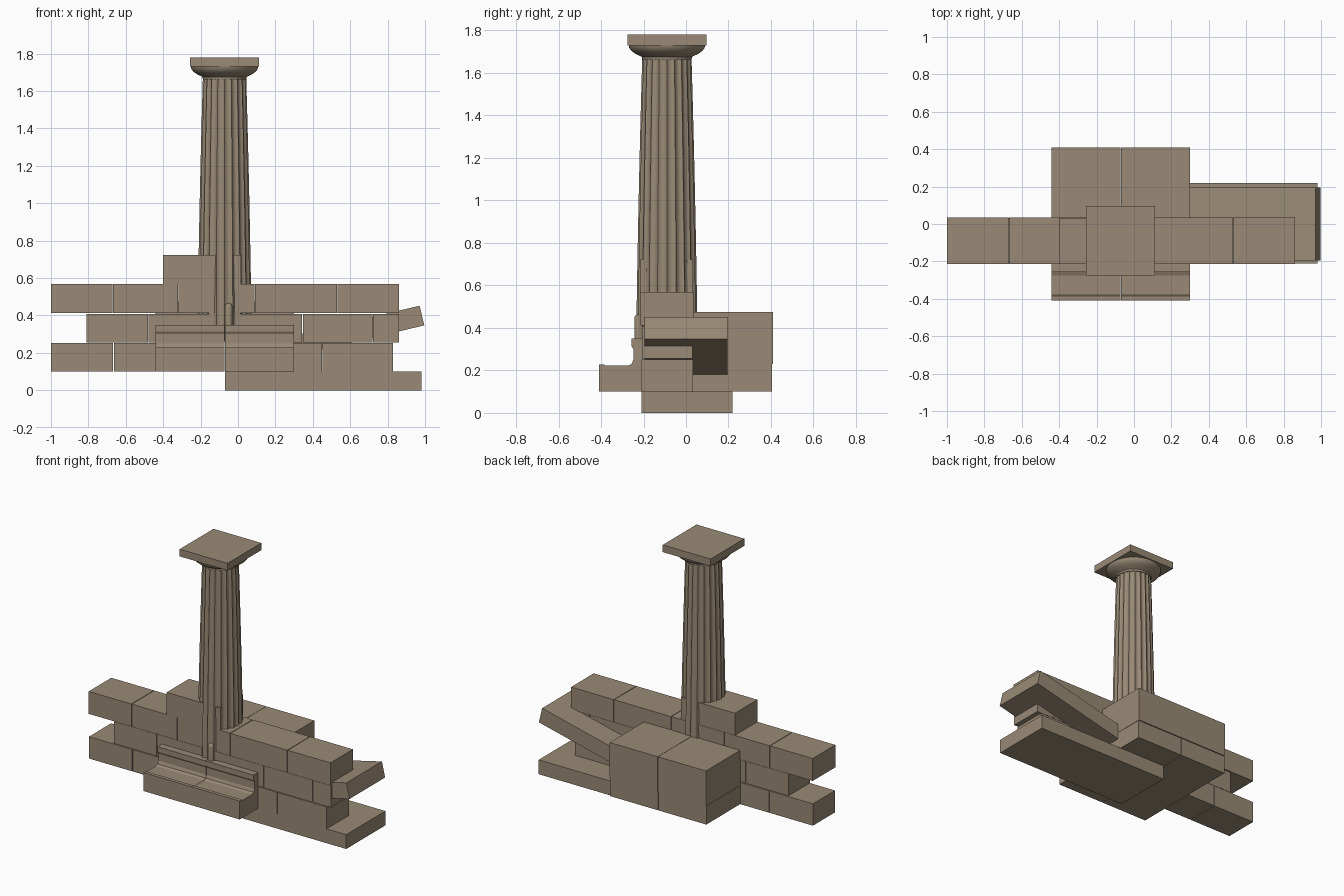
import bpy, bmesh, math
from mathutils import Matrix

default = bpy.data.objects.get("Cube")
if default:
    bpy.data.objects.remove(default, do_unlink=True)

# One weathered stone colour for everything
stone = bpy.data.materials.new("warm_stone")
stone.use_nodes = True
COLOUR = (0.32, 0.255, 0.18, 1)
stone.diffuse_color = COLOUR
stone.node_tree.nodes["Principled BSDF"].inputs["Base Color"].default_value = COLOUR


def finish(name, bm, smooth=False):
    bmesh.ops.recalc_face_normals(bm, faces=bm.faces[:])
    mesh = bpy.data.meshes.new(name)
    bm.to_mesh(mesh)
    bm.free()
    mesh.materials.append(stone)
    obj = bpy.data.objects.new(name, mesh)
    bpy.context.collection.objects.link(obj)
    if smooth:
        bpy.ops.object.select_all(action='DESELECT')
        obj.select_set(True)
        bpy.context.view_layer.objects.active = obj
        bpy.ops.object.shade_smooth_by_angle(angle=math.radians(28))
    return obj


def block(name, x0, x1, y0, y1, z0, z1):
    bm = bmesh.new()
    size = Matrix.Diagonal((x1 - x0, y1 - y0, z1 - z0, 1))
    centre = Matrix.Translation(((x0 + x1) / 2, (y0 + y1) / 2, (z0 + z1) / 2))
    bmesh.ops.create_cube(bm, size=1, matrix=centre @ size)
    return finish(name, bm)


def row(name, joints, y0, y1, z0, z1, gap=0.004):
    """Row of blocks with narrow open joints."""
    last = len(joints) - 2
    for i, (a, b) in enumerate(zip(joints, joints[1:])):
        left = a + (gap / 2 if i else 0)
        right = b - (gap / 2 if i < last else 0)
        block(f"{name}_{i + 1}", left, right, y0, y1, z0, z1)


def rings(name, loops, smooth=True):
    """Skin a stack of closed loops and cap both ends."""
    bm = bmesh.new()
    rows = [[bm.verts.new(p) for p in loop] for loop in loops]
    n = len(rows[0])
    for low, high in zip(rows, rows[1:]):
        for i in range(n):
            j = (i + 1) % n
            bm.faces.new((low[i], low[j], high[j], high[i]))
    bm.faces.new(rows[0][::-1])
    bm.faces.new(rows[-1])
    return finish(name, bm, smooth)


# Foundation slab and three wall courses
block("foundation_slab", -0.07, 0.98, -0.21, 0.22, 0, 0.10)
row("lower_course", [-1, -0.665, -0.44, -0.07, 0.45, 0.83], -0.21, 0.033, 0.10, 0.252)
row("middle_course", [-0.81, -0.48, -0.07, 0.345, 0.72, 0.86], -0.208, 0.03, 0.256, 0.408)
row("upper_course", [-1, -0.67, -0.32, 0.09, 0.53, 0.86], -0.213, 0.035, 0.412, 0.568)
block("top_block", -0.40, 0.015, -0.213, 0.033, 0.568, 0.722)

# Rear pedestal in two layers
row("rear_lower_block", [-0.44, -0.07, 0.30], 0.03, 0.405, 0.10, 0.229)
row("rear_upper_block", [-0.44, -0.07, 0.30], 0.03, 0.41, 0.231, 0.475, 0.002)

# Fallen beam leaning on the rear pedestal
beam = block("leaning_beam", -0.92, 0, -0.195, 0.195, 0, 0.108)
beam.location = (0.996, 0, 0.347)
beam.rotation_euler = (0, math.radians(-13.4), 0)

# Bench with curved backrest, extruded along x
profile = [(-0.41, 0.10), (-0.41, 0.228), (-0.385, 0.228), (-0.38, 0.222),
           (-0.275, 0.222), (-0.256, 0.23), (-0.248, 0.25), (-0.248, 0.30),
           (-0.257, 0.315), (-0.257, 0.35), (-0.20, 0.35), (-0.20, 0.10)]
for side, x0, x1 in (("right", -0.44, -0.071), ("left", -0.069, 0.30)):
    rings(f"bench_{side}", [[(x, y, z) for y, z in profile] for x in (x0, x1)], False)

# Fluted column shaft, drum by drum
CX, CY = -0.072, -0.09
FLUTES, STEPS = 20, 6


def shaft_radius(z):
    t = max(0, (z - 0.45) / 1.22)
    return 0.143 - 0.018 * t - 0.009 * t * t


def fluted_loop(z, scale=1.0):
    r, loop = shaft_radius(z) * scale, []
    for i in range(FLUTES * STEPS):
        a = math.tau * i / (FLUTES * STEPS)
        s = (i % STEPS) / STEPS
        d = r * (1 - 0.075 * 4 * s * (1 - s))
        loop.append((CX + d * math.cos(a), CY + d * math.sin(a), z))
    return loop


drums = [0.26, 0.63, 0.885, 1.14, 1.39, 1.67]
for i, (low, high) in enumerate(zip(drums, drums[1:])):
    levels = [low + (high - low) * k / 4 for k in range(5)]
    rings(f"column_drum_{i + 1}", [fluted_loop(z) for z in levels])


def round_loop(r, z, x=CX, y=CY, n=48):
    return [(x + r * math.cos(math.tau * i / n), y + r * math.sin(math.tau * i / n), z)
            for i in range(n)]


# Capital: flaring cushion and square plate
cushion = [(0.116, 1.662), (0.118, 1.675), (0.126, 1.68), (0.148, 1.69),
           (0.166, 1.703), (0.177, 1.717), (0.18, 1.731)]
rings("capital_cushion", [round_loop(r, z) for r, z in cushion])
block("capital_plate", -0.256, 0.112, -0.275, 0.096, 1.73, 1.78)

# Small rounded stub at the column foot
stub = [(0.021, 0.34)] + [(0.021 * math.cos(a), 0.445 + 0.021 * math.sin(a))
                          for a in (0, 0.4, 0.8, 1.2, 1.5)]
rings("rounded_stub", [round_loop(r, z, -0.05, -0.222, 16) for r, z in stub])
